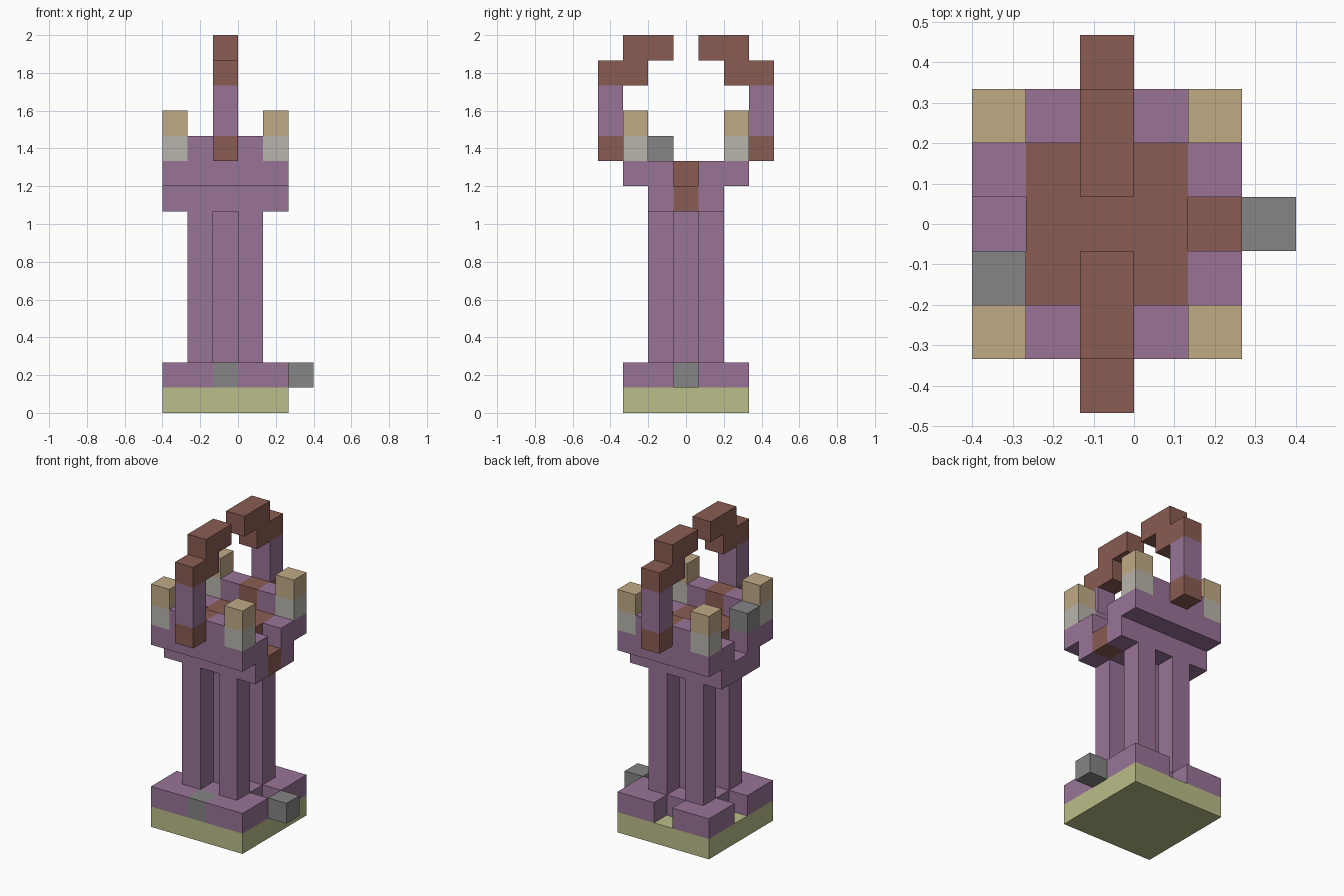
import bpy
import bmesh
from mathutils import Vector

if "Cube" in bpy.data.objects:
    bpy.data.objects.remove(bpy.data.objects["Cube"], do_unlink=True)

U = 2 / 15                                  # one block
ORIGIN = Vector((-3 * U, -3.5 * U, 0))


def material(name, rgb):
    lin = [((c / 255 + 0.055) / 1.055) ** 2.4 for c in rgb] + [1]
    m = bpy.data.materials.new(name)
    m.use_nodes = True
    m.diffuse_color = lin
    m.node_tree.nodes["Principled BSDF"].inputs["Base Color"].default_value = lin
    return m


PURPLE = material("purple", (153, 116, 151))
BROWN = material("brown", (138, 92, 82))
GREEN = material("pale green", (187, 189, 137))
TAN = material("tan", (192, 170, 134))
PALE = material("pale grey", (185, 181, 172))
GREY = material("grey", (134, 133, 134))


def block(name, mat, lo, size=(1, 1, 1)):
    """Box given by its lowest corner and size in block units."""
    bm = bmesh.new()
    bmesh.ops.create_cube(bm, size=1)
    lo, size = Vector(lo), Vector(size)
    for v in bm.verts:
        v.co = ORIGIN + U * (lo + (v.co + Vector((0.5, 0.5, 0.5))) * size)
    mesh = bpy.data.meshes.new(name)
    bm.to_mesh(mesh)
    bm.free()
    mesh.materials.append(mat)
    ob = bpy.data.objects.new(name, mesh)
    bpy.context.collection.objects.link(ob)


# Base slab and plinth with a notch in the middle of each side
block("base_slab", GREEN, (0, 1, 0), (5, 5, 1))
block("plinth_core", PURPLE, (1, 2, 1), (3, 3, 1))
for y in (1, 5):
    for x in (0, 3):
        block("plinth_corner", PURPLE, (x, y, 1), (2, 1, 1))
for x in (0, 4):
    for y in (2, 4):
        block("plinth_side", PURPLE, (x, y, 1))
block("front_stone", GREY, (2, 1, 1))
block("side_stone", GREY, (5, 3, 1))

# Shaft of five columns
for x, y in ((1, 2), (3, 2), (2, 3), (1, 4), (3, 4)):
    block("column", PURPLE, (x, y, 2), (1, 1, 6))

# Lower capital
block("capital", PURPLE, (0, 2, 8), (4, 3, 1))
for y in (2, 4):
    block("capital_side", PURPLE, (4, y, 8))
block("spout", BROWN, (4, 3, 8))

# Platform floor with its notched rim
block("platform_floor", BROWN, (1, 2, 9), (3, 3, 1))
for y in (1, 5):
    block("platform_edge", PURPLE, (0, y, 9), (5, 1, 1))
for x in (0, 4):
    for y in (2, 4):
        block("platform_side", PURPLE, (x, y, 9))
block("rim_stone", GREY, (0, 2, 10))

# Parapets and corner posts
for y in (1, 5):
    for x in (1, 3):
        block("parapet", PURPLE, (x, y, 10))
    block("parapet_middle", BROWN, (2, y, 10))
    for x in (0, 4):
        block("post", PALE, (x, y, 10))
        block("post_cap", TAN, (x, y, 11))

# Two curved horns, mirrored front to back
def horn_part(name, mat, y, z, depth, height):
    for start in (y, 7 - y - depth):
        block(name, mat, (2, start, z), (1, depth, height))


horn_part("horn_foot", BROWN, 0, 10, 1, 1)
horn_part("horn_stem", PURPLE, 0, 11, 1, 2)
horn_part("horn_bend", BROWN, 0, 13, 2, 1)
horn_part("horn_tip", BROWN, 1, 14, 2, 1)
